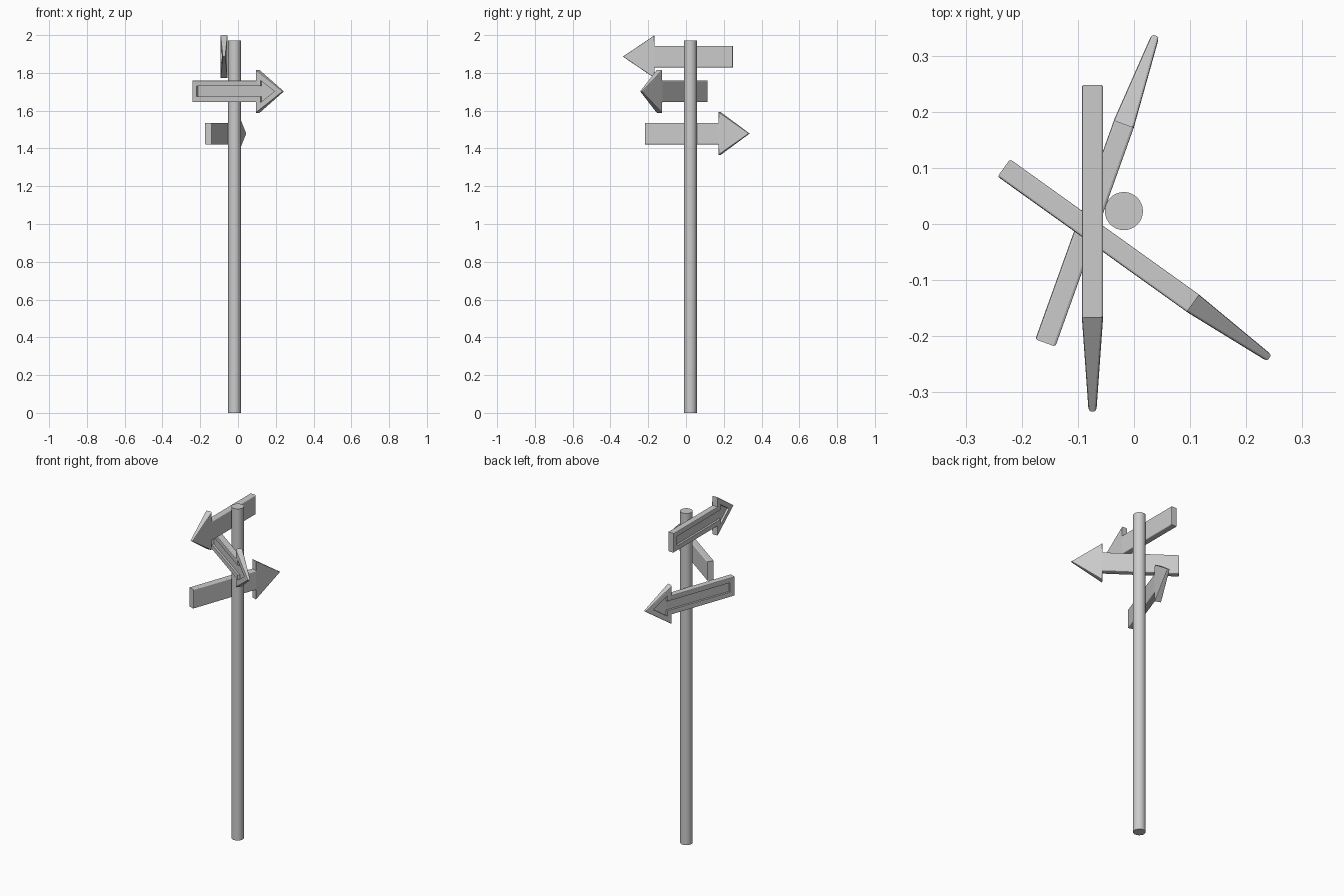
import bpy, bmesh
from math import sin, cos, atan2
from mathutils import Matrix

if "Cube" in bpy.data.objects:
    bpy.data.objects.remove(bpy.data.objects["Cube"])

LENGTH, NECK = 0.582, 0.414        # overall length, start of arrow head
SHAFT, BARB = 0.057, 0.114         # half heights
THICK, TIP_THICK = 0.019, 0.007    # half thicknesses
INSET, DEPTH = 0.029, 0.012        # recessed arrow panel


def half_thickness(u):
    k = max(0.0, (u - NECK) / (LENGTH - NECK))
    return THICK + (TIP_THICK - THICK) * k


def arrow_outline(d):
    """Arrow outline shrunk inwards by d."""
    a = atan2(BARB, LENGTH - NECK)
    tip, neck = LENGTH - d / sin(a), NECK + d
    h = SHAFT - d
    b = (tip - neck) * BARB / (LENGTH - NECK)
    return [(d, -h), (neck, -h), (neck, -b), (tip, 0), (neck, b), (neck, h), (d, h)]


def arrow_sign(name, tail, tip, z, side):
    """Arrow board from tail to tip, panel recessed on its right (-1) or left (1)."""
    bm = bmesh.new()

    def ring(d, offset, sign):
        return [bm.verts.new((u, side * sign * (half_thickness(u) - offset), w))
                for u, w in arrow_outline(d)]

    back, rim = ring(0, 0, -1), ring(0, 0, 1)
    inner, floor = ring(INSET, 0, 1), ring(INSET, DEPTH, 1)
    for a, b in ((back, rim), (rim, inner), (inner, floor)):
        for i in range(7):
            j = (i + 1) % 7
            bm.faces.new((a[i], a[j], b[j], b[i]))
    for r in (back, floor):
        bm.faces.new((r[0], r[1], r[5], r[6]))
        bm.faces.new(r[1:6])
    bmesh.ops.recalc_face_normals(bm, faces=bm.faces)

    # soften only the outer outline
    weight = bm.edges.layers.float.new("bevel_weight_edge")
    for r in (back, rim):
        for i in range(7):
            bm.edges.get((r[i], r[(i + 1) % 7]))[weight] = 1.0

    angle = atan2(tip[1] - tail[1], tip[0] - tail[0])
    bm.transform(Matrix.Translation((tail[0], tail[1], z)) @ Matrix.Rotation(angle, 4, 'Z'))
    mesh = bpy.data.meshes.new(name)
    bm.to_mesh(mesh)
    bm.free()
    ob = bpy.data.objects.new(name, mesh)
    bpy.context.collection.objects.link(ob)
    bev = ob.modifiers.new("soft_edges", 'BEVEL')
    bev.limit_method = 'WEIGHT'
    bev.width = 0.004
    bev.segments = 2


# pole
bpy.ops.mesh.primitive_cylinder_add(vertices=32, radius=0.034, depth=1.972,
                                    location=(-0.018, 0.023, 0.986))
bpy.context.object.name = "pole"
bpy.ops.object.shade_smooth_by_angle()

# direction signs
arrow_sign("top_sign", (-0.074, 0.248), (-0.074, -0.333), 1.886, -1)
arrow_sign("middle_sign", (-0.232, 0.100), (0.240, -0.238), 1.702, -1)
arrow_sign("bottom_sign", (-0.158, -0.212), (0.038, 0.335), 1.479, 1)
